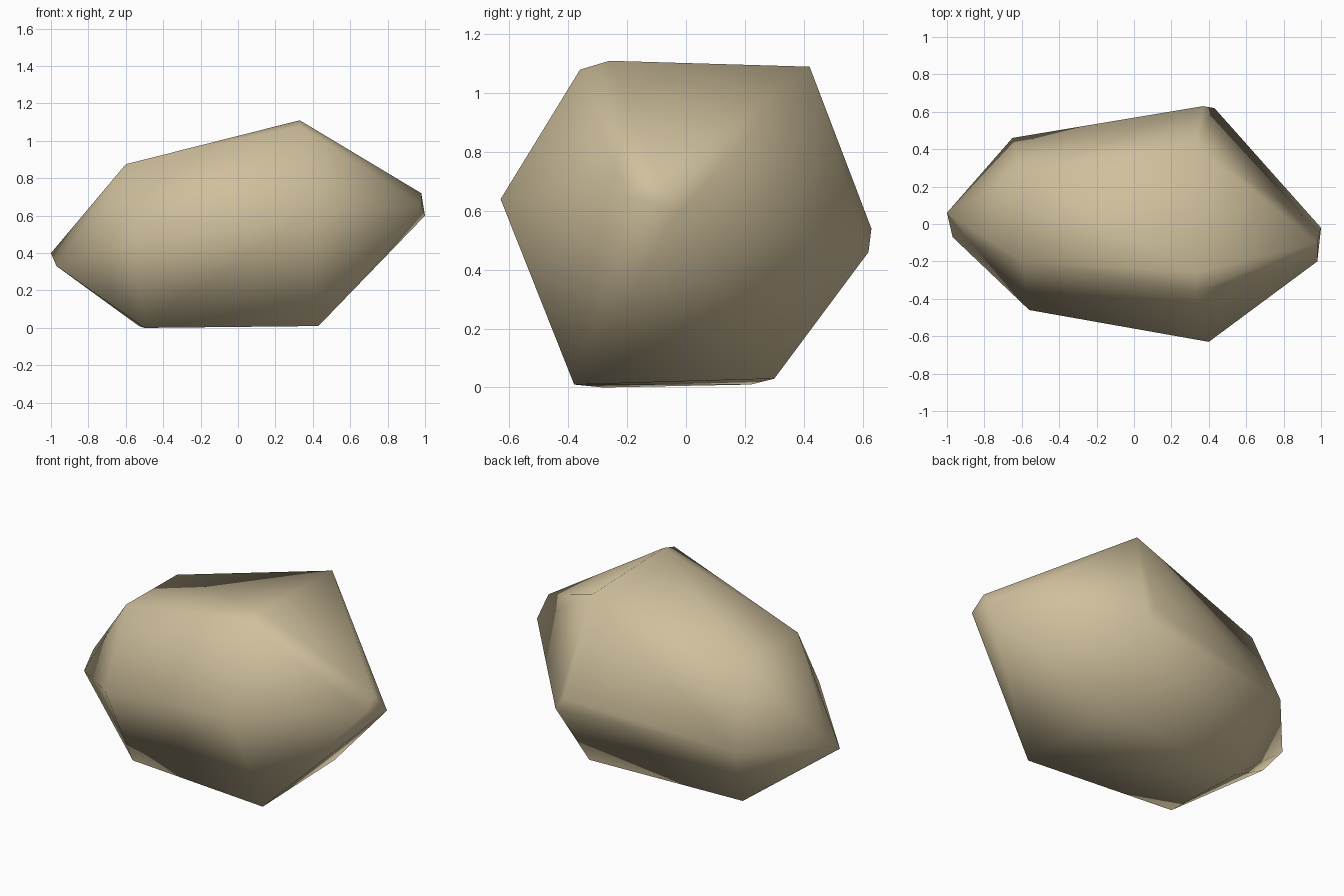
import bpy, bmesh

if "Cube" in bpy.data.objects:
    bpy.data.objects.remove(bpy.data.objects["Cube"])

# Material
stone = bpy.data.materials.new("sandy stone")
stone.diffuse_color = (0.62, 0.52, 0.33, 1)
stone.use_nodes = True
stone.node_tree.nodes["Principled BSDF"].inputs["Base Color"].default_value = stone.diffuse_color

# Six-sided rings (x, y, z) and the two blunt tips
wide_ring = [(0.40, -0.63, 0.64), (0.33, -0.36, 1.08), (0.33, -0.26, 1.11), (0.33, 0.42, 1.09),
             (0.37, 0.63, 0.54), (0.43, 0.62, 0.46), (0.43, 0.30, 0.03), (0.43, -0.38, 0.01)]
narrow_ring = [(-0.56, -0.46, 0.47), (-0.60, -0.20, 0.875), (-0.60, 0.28, 0.87),
               (-0.65, 0.46, 0.42), (-0.53, 0.22, 0.01), (-0.50, -0.28, 0.0)]
tips = [(-1.0, 0.06, 0.40), (-0.97, -0.07, 0.33), (1.0, -0.02, 0.60),
        (0.98, -0.20, 0.65), (0.98, -0.10, 0.72)]

# Rock: convex skin over the rings and tips
bm = bmesh.new()
for p in wide_ring + narrow_ring + tips:
    bm.verts.new(p)
bmesh.ops.convex_hull(bm, input=bm.verts)
bmesh.ops.recalc_face_normals(bm, faces=bm.faces)
for f in bm.faces:
    f.smooth = True
mesh = bpy.data.meshes.new("rock")
bm.to_mesh(mesh)
bm.free()
mesh.materials.append(stone)
bpy.context.collection.objects.link(bpy.data.objects.new("rock", mesh))
